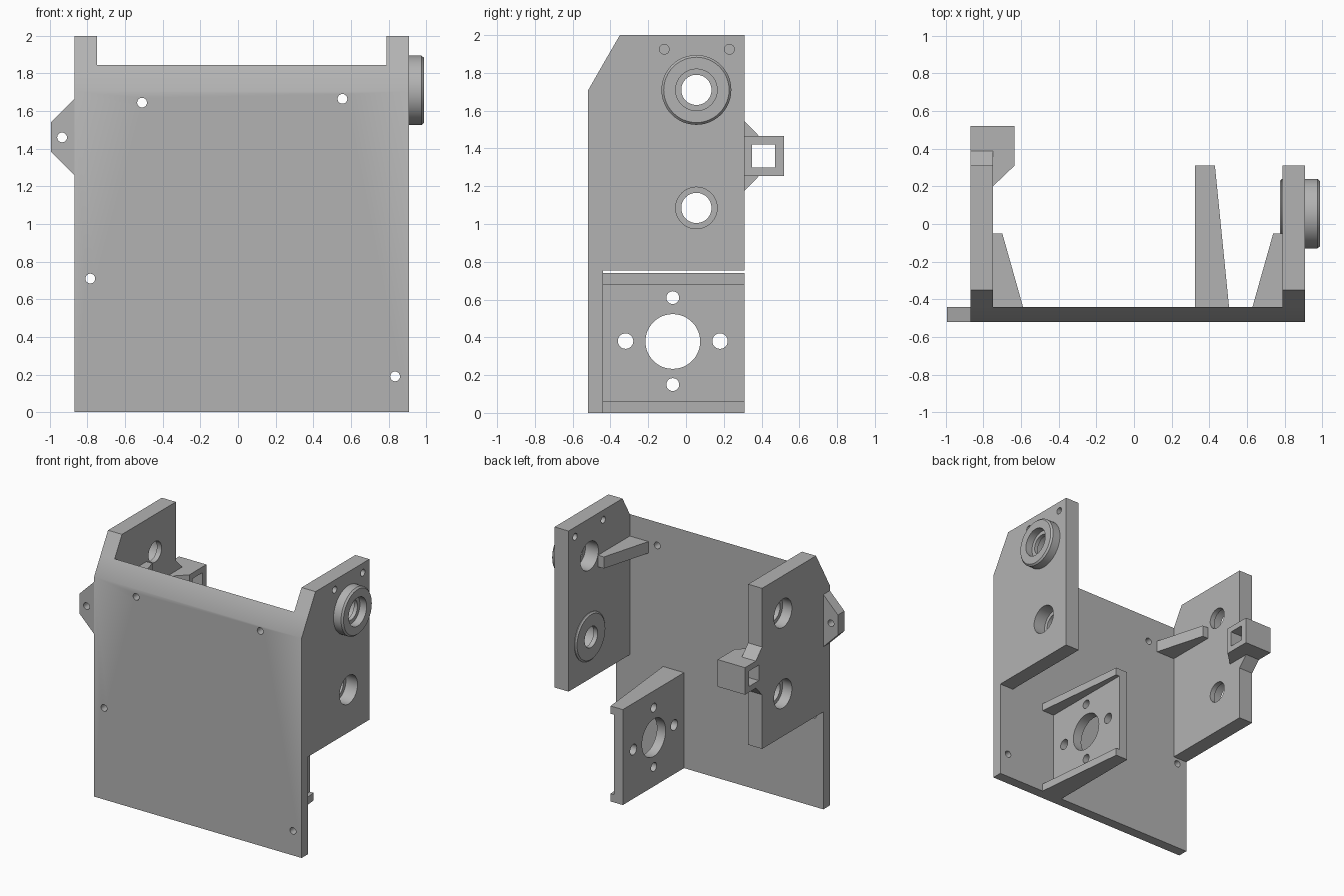
import bpy, bmesh, math
from mathutils import Vector

cube = bpy.data.objects.get("Cube")
if cube:
    bpy.data.objects.remove(cube, do_unlink=True)

grey = bpy.data.materials.new("plain_grey")
grey.use_nodes = True
COLOUR = (0.45, 0.45, 0.45, 1)
grey.diffuse_color = COLOUR
grey.node_tree.nodes["Principled BSDF"].inputs["Base Color"].default_value = COLOUR


def place(axis, u, v, w):
    """Point with w along the axis and u, v on the other two axes in order."""
    return Vector({"x": (w, u, v), "y": (u, w, v), "z": (u, v, w)}[axis])


def loft(name, axis, rings):
    """Capped solid through rings given as (outline, position along axis)."""
    bm = bmesh.new()
    loops = [[bm.verts.new(place(axis, u, v, w)) for u, v in pts] for pts, w in rings]
    n = len(loops[0])
    for a, b in zip(loops, loops[1:]):
        for i in range(n):
            j = (i + 1) % n
            bm.faces.new((a[i], a[j], b[j], b[i]))
    bm.faces.new(loops[0])
    bm.faces.new(loops[-1])
    bmesh.ops.recalc_face_normals(bm, faces=bm.faces)
    mesh = bpy.data.meshes.new(name)
    bm.to_mesh(mesh)
    bm.free()
    mesh.materials.append(grey)
    obj = bpy.data.objects.new(name, mesh)
    bpy.context.scene.collection.objects.link(obj)
    return obj


def prism(name, axis, pts, a, b):
    return loft(name, axis, [(pts, a), (pts, b)])


def rect(u0, u1, v0, v1):
    return [(u0, v0), (u1, v0), (u1, v1), (u0, v1)]


def turned(name, axis, centre, profile, sides=48):
    """Round solid from (position, radius) pairs."""
    def circle(r):
        return [(centre[0] + r * math.cos(math.tau * i / sides),
                 centre[1] + r * math.sin(math.tau * i / sides)) for i in range(sides)]
    return loft(name, axis, [(circle(r), w) for w, r in profile])


def combine(obj, tools, operation):
    for tool in tools:
        tool.hide_render = True
        mod = obj.modifiers.new("combine", "BOOLEAN")
        mod.operation, mod.solver, mod.object = operation, "EXACT", tool
        bpy.context.view_layer.objects.active = obj
        bpy.ops.object.modifier_apply(modifier=mod.name)
        bpy.data.objects.remove(tool, do_unlink=True)


def drill(obj, axis, centres, r, a, b):
    combine(obj, [turned("drill", axis, c, [(a, r), (b, r)], 24) for c in centres], "DIFFERENCE")


# Overall faces
FRONT, INNER, BACK = -0.52, -0.44, 0.31
RIGHT, RIGHT_IN, LEFT_IN, LEFT = -0.87, -0.75, 0.79, 0.91
PIN = 0.026

# Front plate with sloped top edge
plate = prism("front_plate", "x", [(FRONT, 0), (INNER, 0), (INNER, 1.845), (FRONT, 1.705)], RIGHT, LEFT)
drill(plate, "y", [(-0.51, 1.645), (0.555, 1.665), (-0.785, 0.71), (0.835, 0.19)], PIN, -0.7, -0.3)

# Mounting ear on the plate edge
ear = prism("mounting_ear", "y", [(RIGHT, 1.665), (-0.995, 1.54), (-0.995, 1.385), (RIGHT, 1.26)], FRONT, INNER)
drill(ear, "y", [(-0.935, 1.46)], PIN, -0.7, -0.3)

# Side panels
SIDE = [(INNER, 0.755), (BACK, 0.755), (BACK, 2), (-0.35, 2), (INNER, 1.845)]
UPPER, LOWER = (0.055, 1.71), (0.055, 1.085)
SEAT, BORE, BOSS = 0.11, 0.08, 0.185

left = prism("left_panel", "x", SIDE, LEFT_IN, LEFT)
combine(left, [
    turned("outer_boss", "x", UPPER, [(0.88, BOSS), (0.975, BOSS), (0.988, BOSS - 0.012)]),
    turned("inner_boss", "x", LOWER, [(0.82, BOSS), (0.785, BOSS), (0.775, BOSS - 0.012)]),
], "UNION")
combine(left, [
    turned("upper_bore", "x", UPPER, [(0.7, SEAT), (0.9, SEAT), (0.9, BORE), (0.93, BORE),
                                      (0.93, SEAT), (1.1, SEAT)]),
    turned("lower_bore", "x", LOWER, [(0.7, BORE), (0.81, BORE), (0.81, SEAT), (1.1, SEAT)]),
], "DIFFERENCE")
drill(left, "x", [(-0.115, 1.925), (0.23, 1.925)], PIN, 0.7, 1)

right = prism("right_panel", "x", SIDE, RIGHT, RIGHT_IN)
combine(right, [turned("bore", "x", c, [(-1, SEAT), (-0.79, SEAT), (-0.79, BORE), (-0.6, BORE)])
                for c in (UPPER, LOWER)], "DIFFERENCE")

# Tapered ribs bracing the panels against the plate
for name, x, s in (("left_rib", LEFT_IN, -1), ("right_rib", RIGHT_IN, 1)):
    prism(name, "z", [(x, INNER), (x + s * 0.16, INNER), (x + s * 0.05, -0.05), (x, -0.05)], 1.585, 1.675)

# Square socket behind the right panel
socket = prism("square_socket", "z", [(RIGHT, BACK), (RIGHT, 0.52), (-0.635, 0.52), (-0.635, BACK),
                                      (RIGHT_IN, 0.2), (RIGHT_IN, BACK)], 1.255, 1.465)
combine(socket, [prism("socket_hole", "x", rect(0.35, 0.47, 1.3, 1.42), -1, -0.5)], "DIFFERENCE")
for name, z, s in (("upper_gusset", 1.465, 1), ("lower_gusset", 1.255, -1)):
    prism(name, "x", [(BACK, z), (0.387, z), (BACK, z + s * 0.08)], RIGHT, RIGHT_IN)

# Motor bracket: drilled web with tapered flanges
web = prism("motor_web", "x", rect(INNER, BACK, 0.06, 0.68), 0.325, 0.4)
drill(web, "x", [(-0.32, 0.38), (0.18, 0.38)], 0.041, 0.2, 0.6)
drill(web, "x", [(-0.07, 0.61), (-0.07, 0.15)], 0.034, 0.2, 0.6)
combine(web, [turned("motor_bore", "x", (-0.07, 0.378), [(0.2, 0.145), (0.6, 0.145)])], "DIFFERENCE")
for name, z in (("motor_flange_lower", 0), ("motor_flange_upper", 0.68)):
    prism(name, "z", [(0.325, INNER), (0.325, BACK), (0.43, BACK), (0.505, INNER)], z, z + 0.06)

# Smooth round walls, keep edges sharp
for obj in (plate, ear, left, right, web):
    bpy.ops.object.select_all(action="DESELECT")
    obj.select_set(True)
    bpy.context.view_layer.objects.active = obj
    bpy.ops.object.shade_smooth_by_angle(angle=math.radians(30))
